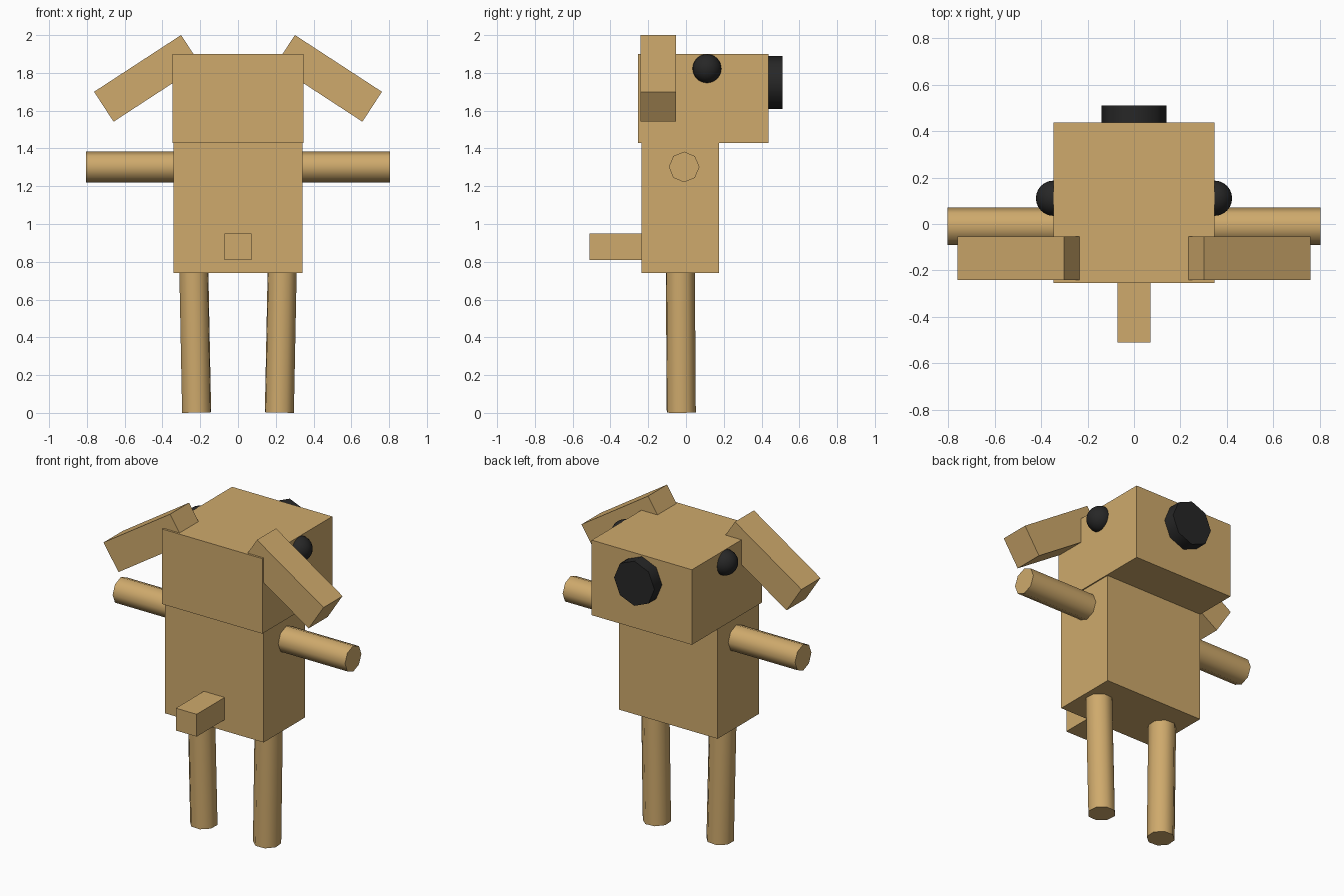
import bpy, math
from mathutils import Vector

if "Cube" in bpy.data.objects:
    bpy.data.objects.remove(bpy.data.objects["Cube"])


def material(name, color):
    m = bpy.data.materials.new(name)
    m.diffuse_color = (*color, 1)
    m.use_nodes = True
    m.node_tree.nodes["Principled BSDF"].inputs["Base Color"].default_value = m.diffuse_color
    return m


tan = material("tan fur", (0.62, 0.40, 0.15))
black = material("black", (0.02, 0.02, 0.02))


def finish(name, mat, smooth=False):
    ob = bpy.context.object
    ob.name = name
    ob.data.materials.append(mat)
    if smooth:
        bpy.ops.object.transform_apply(location=False, rotation=False, scale=True)
        bpy.ops.object.shade_smooth_by_angle(angle=math.radians(50))
    return ob


def box(name, center, size, tilt=0):
    bpy.ops.mesh.primitive_cube_add(size=1, location=center, rotation=(0, tilt, 0))
    bpy.context.object.scale = size
    bpy.ops.object.transform_apply(location=False, rotation=False, scale=True)
    return finish(name, tan)


def rod(name, start, end, radius, mat):
    # Eight-sided cylinder between two points
    a, b = Vector(start), Vector(end)
    d = b - a
    rot = d.to_track_quat('Z', 'Y').to_euler()
    bpy.ops.mesh.primitive_cylinder_add(vertices=8, radius=radius, depth=d.length,
                                        location=(a + b) / 2, rotation=rot)
    return finish(name, mat, True)


# Head, body and tail blocks
box("head", (0, 0.091, 1.665), (0.694, 0.692, 0.47))
box("body", (0, -0.03, 1.084), (0.684, 0.41, 0.688))
box("tail", (0, -0.362, 0.88), (0.144, 0.3, 0.14))

# Round muzzle
rod("nose", (0, 0.40, 1.75), (0, 0.512, 1.75), 0.14, black)

# Paired limbs, ears and eyes
for side, s in (("left", -1), ("right", 1)):
    rod(side + "_arm", (s * 0.30, -0.01, 1.302), (s * 0.805, -0.01, 1.302), 0.081, tan)
    rod(side + "_leg", (s * 0.219, -0.025, 0.002), (s * 0.234, -0.03, 0.76), 0.081, tan)
    box(side + "_ear", (s * 0.48, -0.148, 1.771), (0.55, 0.188, 0.189),
        s * math.atan2(0.30, 0.46))
    bpy.ops.mesh.primitive_uv_sphere_add(segments=24, ring_count=16, radius=0.076,
                                         location=(s * 0.347, 0.111, 1.823))
    finish(side + "_eye", black, True)
